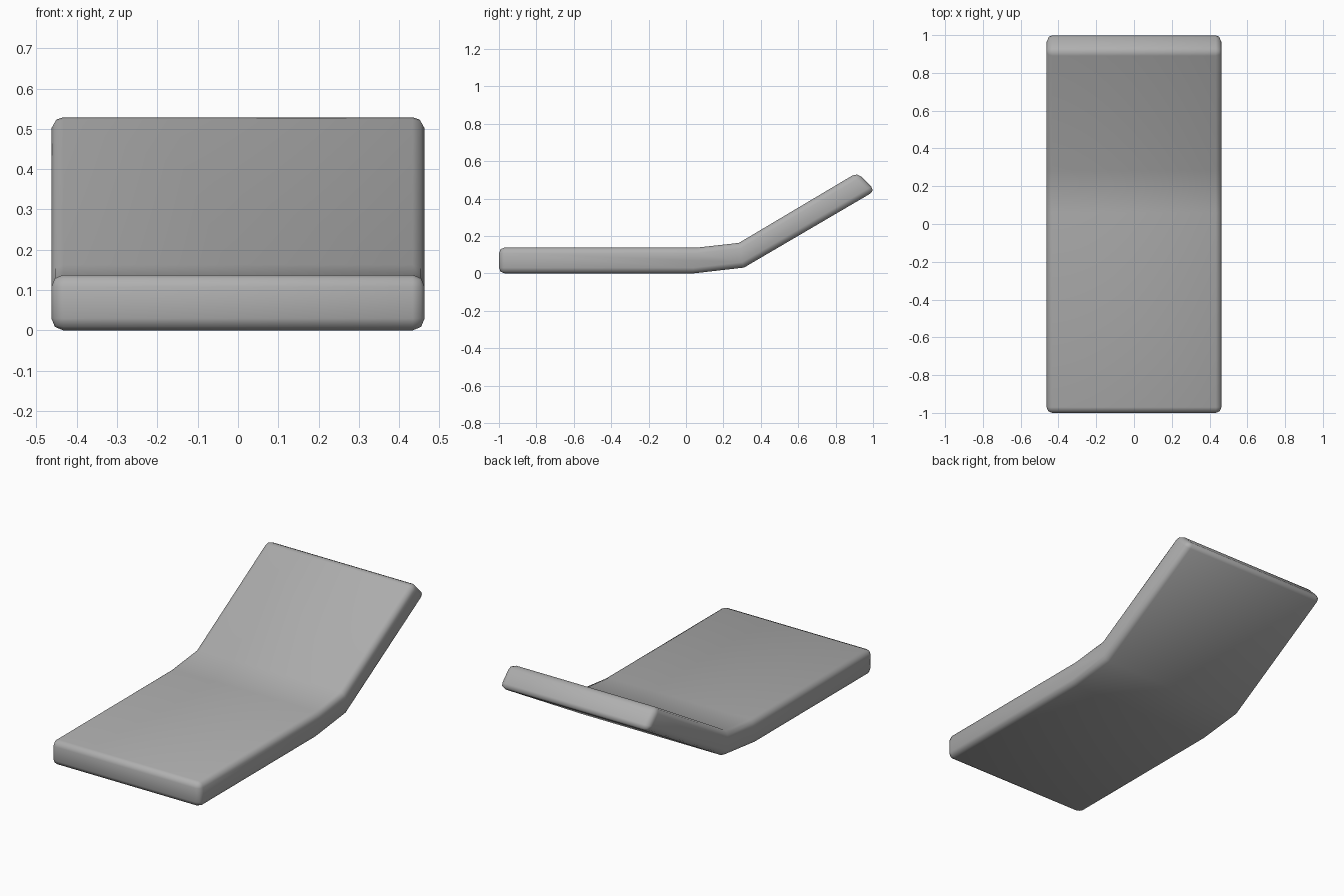
import bpy, bmesh

if "Cube" in bpy.data.objects:
    bpy.data.objects.remove(bpy.data.objects["Cube"])

HALF_WIDTH = 0.463
# side profile (y, z): flat base, short transition, raised back
PROFILE = [(-1.0, 0.0), (0.04, 0.0), (0.31, 0.031), (1.012, 0.442),
           (0.916, 0.539), (0.283, 0.163), (0.06, 0.138), (-1.0, 0.138)]

# bent slab extruded across x
bm = bmesh.new()
face = bm.faces.new([bm.verts.new((-HALF_WIDTH, y, z)) for y, z in PROFILE])
ext = bmesh.ops.extrude_face_region(bm, geom=[face])
moved = [v for v in ext["geom"] if isinstance(v, bmesh.types.BMVert)]
bmesh.ops.translate(bm, vec=(2 * HALF_WIDTH, 0, 0), verts=moved)
bmesh.ops.recalc_face_normals(bm, faces=bm.faces)

# round the outer edges, leaving the shallow bends crisp
outer = [e for e in bm.edges if e.calc_face_angle() > 0.8]
bmesh.ops.bevel(bm, geom=outer, offset=0.03, offset_type='OFFSET',
                segments=2, profile=0.5, affect='EDGES', clamp_overlap=True)
for f in bm.faces:
    f.smooth = True

mesh = bpy.data.meshes.new("lounger_cushion")
bm.to_mesh(mesh)
bm.free()
cushion = bpy.data.objects.new("lounger_cushion", mesh)
bpy.context.collection.objects.link(cushion)

# darker grey upholstery
fabric = bpy.data.materials.new("grey_fabric")
fabric.diffuse_color = (0.43, 0.43, 0.43, 1)
fabric.use_nodes = True
fabric.node_tree.nodes["Principled BSDF"].inputs["Base Color"].default_value = fabric.diffuse_color
mesh.materials.append(fabric)
